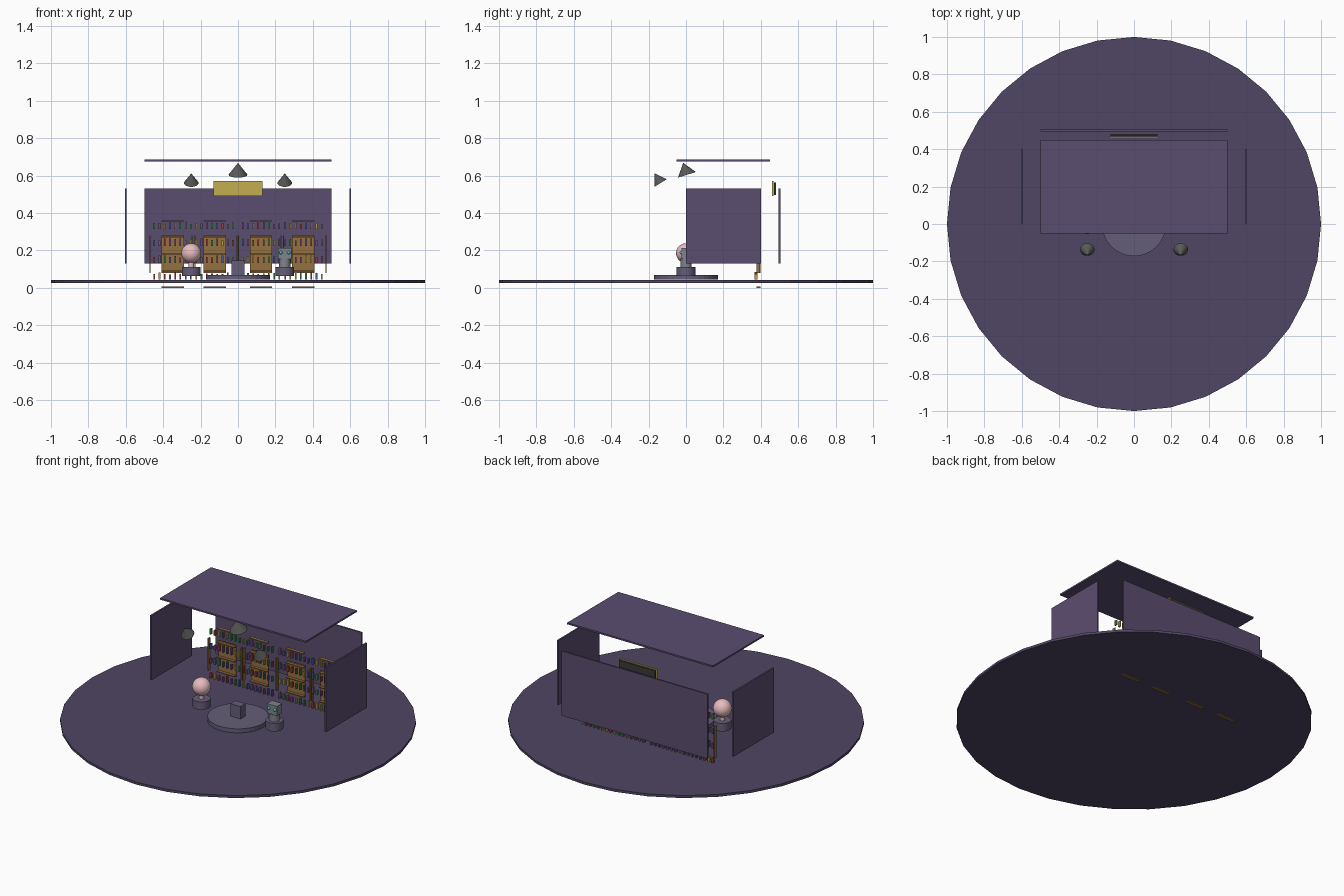
import bpy, bmesh, math, random
from mathutils import Matrix, Vector

if "Cube" in bpy.data.objects:
    bpy.data.objects.remove(bpy.data.objects["Cube"])

random.seed(4)


def mat(name, r, g, b):
    m = bpy.data.materials.new(name)
    m.diffuse_color = (r, g, b, 1)
    m.use_nodes = True
    m.node_tree.nodes["Principled BSDF"].inputs["Base Color"].default_value = m.diffuse_color
    return m


FLOOR = mat("floor_purple", 0.08, 0.06, 0.125)
WALL = mat("wall_purple", 0.105, 0.075, 0.16)
STAGE = mat("stage_purple", 0.13, 0.11, 0.19)
WOOD = mat("wood", 0.30, 0.16, 0.05)
GOLD = mat("gold", 0.55, 0.42, 0.08)
DARK = mat("dark", 0.04, 0.04, 0.04)
LAMP = mat("lamp_grey", 0.10, 0.10, 0.095)
PINK = mat("pink", 0.80, 0.50, 0.52)
STEEL = mat("steel", 0.22, 0.23, 0.27)
CYAN = mat("cyan", 0.03, 0.60, 0.65)
BOOKS = [mat("book_red", 0.35, 0.05, 0.05), mat("book_green", 0.05, 0.25, 0.10),
         mat("book_blue", 0.06, 0.12, 0.35), mat("book_yellow", 0.50, 0.35, 0.06),
         mat("book_purple", 0.22, 0.07, 0.28)]


def box(name, loc, size, m):
    bpy.ops.mesh.primitive_cube_add(size=1, location=loc)
    o = bpy.context.object
    o.name = name
    o.data.transform(Matrix.Diagonal((*size, 1)))
    o.data.materials.append(m)
    return o


def cyl(name, loc, r, h, m, n=32):
    bpy.ops.mesh.primitive_cylinder_add(vertices=n, radius=r, depth=h, location=loc)
    o = bpy.context.object
    o.name = name
    o.data.materials.append(m)
    return o


def ball(name, loc, r, m, n=32):
    bpy.ops.mesh.primitive_uv_sphere_add(segments=n, ring_count=n // 2, radius=r, location=loc)
    o = bpy.context.object
    o.name = name
    o.data.materials.append(m)
    bpy.ops.object.shade_smooth()
    return o


def spotlight(name, base, r, h, tilt):
    # apex points up, tipped towards the front
    axis = Vector((0, -math.sin(tilt), math.cos(tilt)))
    bpy.ops.mesh.primitive_cone_add(vertices=32, radius1=r, radius2=0, depth=h,
                                    location=Vector(base) + axis * h / 2,
                                    rotation=(tilt, 0, 0))
    o = bpy.context.object
    o.name = name
    o.data.materials.append(LAMP)


# floor, walls and roof
cyl("floor", (0, 0, 0.033), 1, 0.015, FLOOR)
box("back_wall", (0, 0.5, 0.33), (1, 0.01, 0.4), WALL)
for side, s in (("left", -1), ("right", 1)):
    box(side + "_wall", (0.6 * s, 0.2, 0.33), (0.01, 0.4, 0.4), WALL)
box("roof", (0, 0.2, 0.68), (1, 0.5, 0.01), WALL)

# round stage with block
cyl("stage", (0, 0, 0.056), 0.172, 0.025, STAGE)
box("stage_block", (0, 0, 0.106), (0.07, 0.05, 0.078), STAGE)

# sign
box("sign_panel", (0, 0.465, 0.53), (0.264, 0.008, 0.08), GOLD)
box("sign_backing", (0, 0.475, 0.53), (0.25, 0.01, 0.068), DARK)

# bookcases: back, separated sides, top, base, shelves and rows of books
for i, cx in enumerate((-0.35, -0.125, 0.123, 0.35)):
    n = f"bookcase_{i + 1}_"
    box(n + "back", (cx, 0.396, 0.18), (0.12, 0.004, 0.2), WOOD)
    for side, s in (("left", -1), ("right", 1)):
        box(n + side + "_side", (cx + 0.12 * s, 0.386, 0.18), (0.005, 0.02, 0.2), WOOD)
    for part, z in (("base", 0.003), ("lower_shelf", 0.09), ("middle_shelf", 0.18),
                    ("upper_shelf", 0.27), ("top", 0.357)):
        box(n + part, (cx, 0.387, z), (0.12, 0.02, 0.006), WOOD)
    bm = bmesh.new()
    for row in range(4):
        for k in range(8):
            h = random.uniform(0.028, 0.042)
            x = cx - 0.098 + 0.028 * k
            M = (Matrix.Translation((x, 0.375, 0.043 + 0.09 * row + h / 2))
                 @ Matrix.Diagonal((0.009, 0.015, h, 1)))
            c = random.randrange(len(BOOKS))
            for v in bmesh.ops.create_cube(bm, size=1, matrix=M)["verts"]:
                for f in v.link_faces:
                    f.material_index = c
    me = bpy.data.meshes.new(n + "books")
    bm.to_mesh(me)
    bm.free()
    for m in BOOKS:
        me.materials.append(m)
    bpy.context.collection.objects.link(bpy.data.objects.new(n + "books", me))

# left figure: round head on a pedestal
cyl("left_pedestal", (-0.25, 0, 0.087), 0.05, 0.05, STAGE)
cyl("left_neck", (-0.25, 0, 0.125), 0.015, 0.03, PINK, 16)
ball("round_head", (-0.25, 0, 0.185), 0.053, PINK)

# right figure: box head with glowing eyes on a pedestal
cyl("right_pedestal", (0.25, 0, 0.087), 0.05, 0.05, STAGE)
cyl("machine_neck", (0.25, 0, 0.133), 0.03, 0.045, STEEL)
box("machine_head", (0.25, 0, 0.184), (0.07, 0.05, 0.058), STEEL)
for side, s in (("left", -1), ("right", 1)):
    ball(side + "_eye", (0.25 + 0.021 * s, -0.025, 0.188), 0.009, CYAN, 16)

# spotlights
spotlight("main_spotlight", (0, 0.005, 0.604), 0.05, 0.067, 0.3)
for side, s in (("left", -1), ("right", 1)):
    spotlight(side + "_spotlight", (0.25 * s, -0.136, 0.56), 0.039, 0.06, 0.55)
